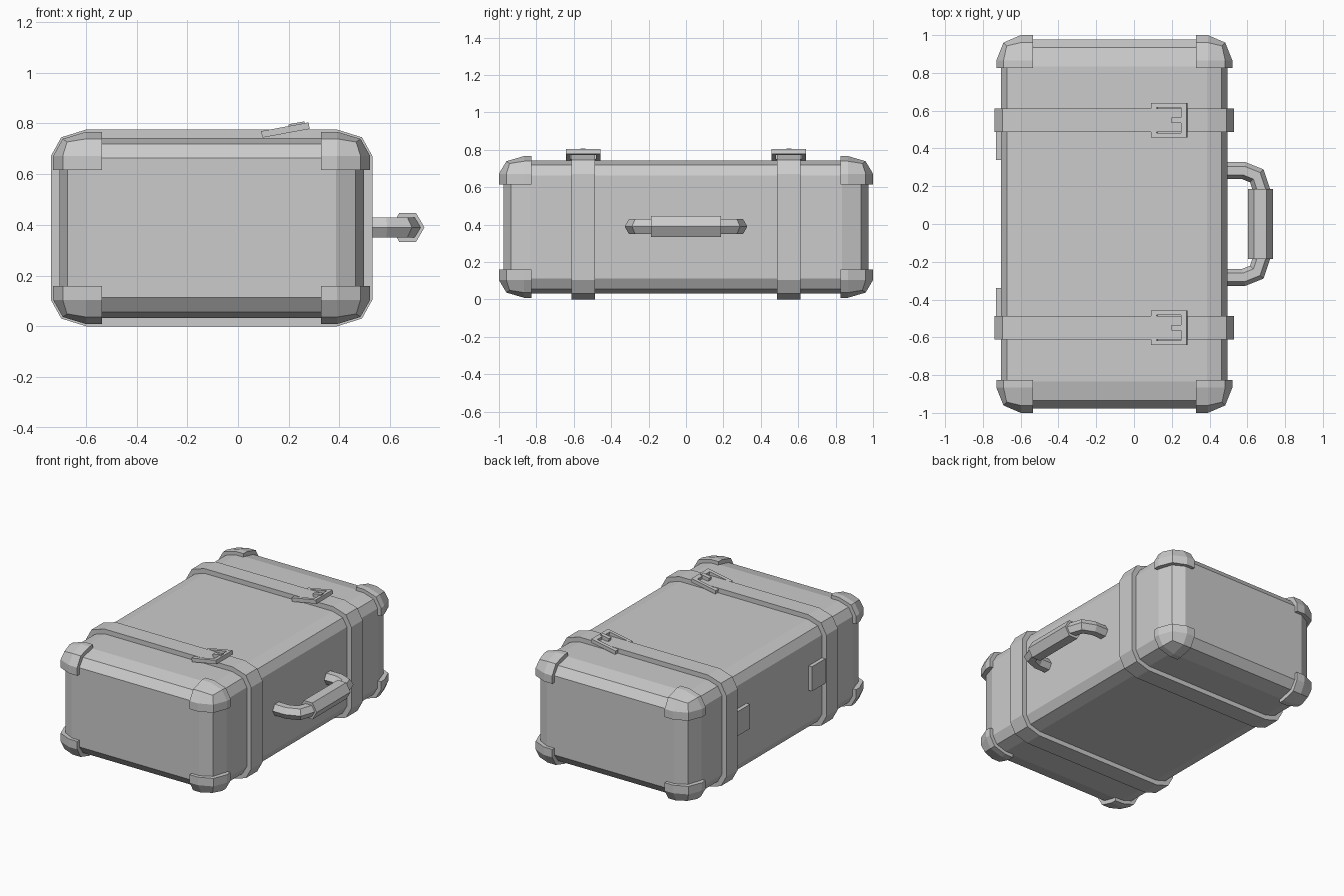
import bpy, bmesh, math
from mathutils import Vector, Matrix

if "Cube" in bpy.data.objects:
    bpy.data.objects.remove(bpy.data.objects["Cube"])

CENTRE = Vector((-0.104, 0, 0.388))


def finish(name, bm, loc=(0, 0, 0)):
    bmesh.ops.recalc_face_normals(bm, faces=bm.faces[:])
    me = bpy.data.meshes.new(name)
    bm.to_mesh(me)
    bm.free()
    ob = bpy.data.objects.new(name, me)
    ob.location = loc
    bpy.context.collection.objects.link(ob)
    return ob


def mirror(ob, axes, pivot=None):
    m = ob.modifiers.new("mirror", 'MIRROR')
    m.use_axis = axes
    m.use_mirror_merge = False
    if pivot:
        m.mirror_object = pivot


def rounded_box(half, rad):
    """Two-segment bevelled box with a separate bevel size on each axis."""
    bm = bmesh.new()
    bmesh.ops.create_cube(bm, size=2)
    bmesh.ops.bevel(bm, geom=bm.edges[:], offset=0.2, offset_type='OFFSET',
                    segments=2, profile=0.5, affect='EDGES')
    for v in bm.verts:
        for i in range(3):
            a = abs(v.co[i])
            flat = half[i] - rad[i]
            a = a / 0.8 * flat if a < 0.8 else flat + (a - 0.8) / 0.2 * rad[i]
            v.co[i] = math.copysign(a, v.co[i])
    return bm


def box(lo, hi):
    bm = bmesh.new()
    bmesh.ops.create_cube(bm, size=1)
    lo, hi = Vector(lo), Vector(hi)
    for v in bm.verts:
        v.co = (lo + hi) / 2 + v.co * (hi - lo)
    return bm


def skin(bm, rings, closed):
    """Join matching rings of vertices with quads."""
    n = len(rings[0])
    count = len(rings) if closed else len(rings) - 1
    for i in range(count):
        a, b = rings[i], rings[(i + 1) % len(rings)]
        for j in range(n):
            k = (j + 1) % n
            bm.faces.new((a[j], a[k], b[k], b[j]))
    if not closed:
        bm.faces.new(rings[0])
        bm.faces.new(rings[-1])


def hex_sweep(name, path, r):
    """Six-sided tube along a path lying in the xy plane."""
    bm = bmesh.new()
    pts = [Vector((x, y, 0)) for x, y in path]
    rings = []
    for i, p in enumerate(pts):
        t0 = (p - pts[max(i - 1, 0)]).normalized()
        t1 = (pts[min(i + 1, len(pts) - 1)] - p).normalized()
        t = (t0 + t1).normalized()
        miter = t.dot(t1 if t1.length else t0)
        side = Vector((t.y, -t.x, 0)) / miter
        rings.append([bm.verts.new(p + side * r * math.cos(a) + Vector((0, 0, r * math.sin(a))))
                      for a in (k * math.pi / 3 for k in range(6))])
    skin(bm, rings, False)
    return finish(name, bm, (0, 0, 0.39))


# case body
body = finish("case_body", rounded_box((0.6, 0.977, 0.355), (0.11, 0.142, 0.08)), CENTRE)

# eight corner guards: one octant shell, mirrored on all axes
bm = rounded_box((0.625, 1.0, 0.379), (0.13, 0.135, 0.095))
for i, cut in enumerate((0.432, 0.825, 0.228)):
    n = Vector((0, 0, 0))
    n[i] = 1
    bmesh.ops.bisect_plane(bm, geom=bm.verts[:] + bm.edges[:] + bm.faces[:],
                           plane_co=n * cut, plane_no=n, clear_inner=True)
guard = finish("corner_guards", bm, CENTRE)
s = guard.modifiers.new("thickness", 'SOLIDIFY')
s.thickness = 0.035
s.offset = -1
mirror(guard, (True, True, True))


# straps wrapped around the case
def strap_loop(hx, hz, rx, rz):
    c = 1 - math.sqrt(0.5)
    q = [(hx, hz - rz), (hx - c * rx, hz - c * rz), (hx - rx, hz)]
    return (q + [(-x, z) for x, z in reversed(q)]
            + [(-x, -z) for x, z in q] + [(x, -z) for x, z in reversed(q)])


bm = bmesh.new()
outer = strap_loop(0.634, 0.388, 0.14, 0.105)
inner = strap_loop(0.594, 0.348, 0.11, 0.08)
rings = []
for loop, y in ((outer, 0.487), (outer, 0.612), (inner, 0.612), (inner, 0.487)):
    rings.append([bm.verts.new((x, y, z)) for x, z in loop])
skin(bm, rings, True)
mirror(finish("straps", bm, CENTRE), (False, True, False))

# tilted buckle frames and prongs
tilt = Matrix.Rotation(math.radians(-10.5), 4, 'Y')


def buckle_part(name, bm):
    bm.transform(tilt)
    mirror(finish(name, bm, (0.187, 0, 0.774)), (False, True, False), body)


bm = bmesh.new()
frame = []
for hx, hy, z in ((0.095, 0.092, -0.013), (0.095, 0.092, 0.013),
                  (0.066, 0.068, 0.013), (0.066, 0.068, -0.013)):
    frame.append([bm.verts.new((sx * hx, 0.549 + sy * hy, z))
                  for sx, sy in ((-1, -1), (1, -1), (1, 1), (-1, 1))])
skin(bm, frame, True)
buckle_part("buckle_frames", bm)
buckle_part("buckle_prongs", box((0.015, 0.536, -0.005), (0.08, 0.563, 0.02)))

# plates on the side opposite the handle
mirror(finish("side_plates", box((-0.73, 0.34, 0.335), (-0.69, 0.5, 0.505))), (False, True, False))

# carrying handle and its thicker grip
half_path = [(0.48, 0.283), (0.58, 0.283), (0.65, 0.255), (0.675, 0.18)]
hex_sweep("handle", half_path + [(x, -y) for x, y in reversed(half_path)], 0.045)
hex_sweep("handle_grip", [(0.669, 0.186), (0.669, -0.186)], 0.066)
